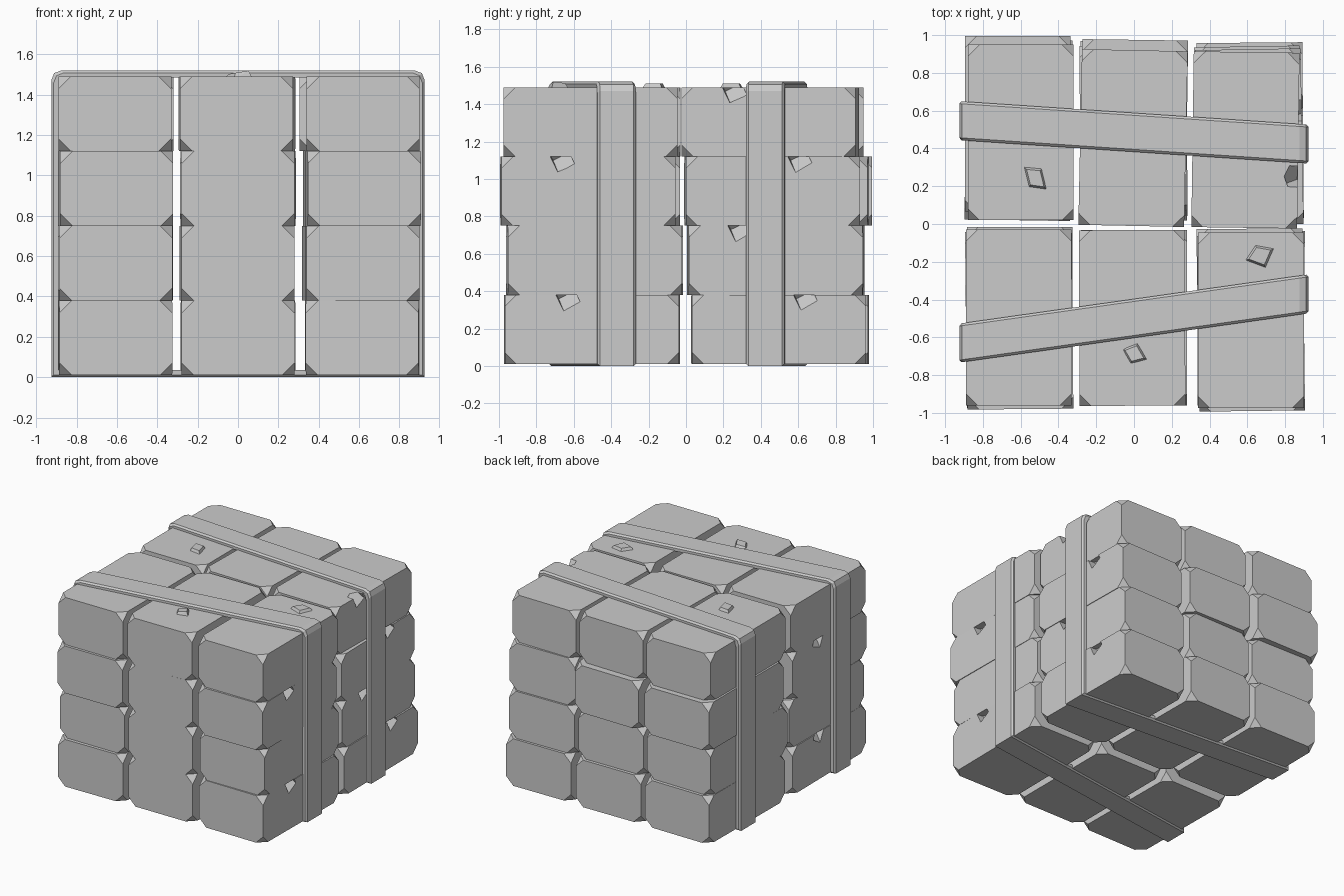
import bpy, bmesh
from math import radians
from mathutils import Matrix, Vector, Euler

if "Cube" in bpy.data.objects:
    bpy.data.objects.remove(bpy.data.objects["Cube"])

W, D, H = 0.56, 0.93, 0.37


def make(name, bm):
    bmesh.ops.recalc_face_normals(bm, faces=bm.faces)
    me = bpy.data.meshes.new(name)
    bm.to_mesh(me)
    bm.free()
    ob = bpy.data.objects.new(name, me)
    bpy.context.collection.objects.link(ob)
    return ob


# block with its eight corners cut off
def block(name, x, y, layer, rot):
    bm = bmesh.new()
    bmesh.ops.create_cube(bm, size=1)
    bmesh.ops.scale(bm, vec=(W, D, H), verts=bm.verts)
    bmesh.ops.bevel(bm, geom=bm.verts[:], offset=0.062, segments=1, affect='VERTICES')
    m = Matrix.Translation((x, y, 0.01 + H * (layer + 0.5))) @ Matrix.Rotation(radians(rot), 4, 'Z')
    bmesh.ops.transform(bm, matrix=m, verts=bm.verts)
    return make(name, bm)


# chipped notch in the top edge of a block
def notch(ob, x, y, z):
    bm = bmesh.new()
    bmesh.ops.create_cube(bm, size=0.1)
    m = Matrix.Translation((x, y, z)) @ Euler((radians(35), radians(40), radians(20))).to_matrix().to_4x4()
    bmesh.ops.transform(bm, matrix=m, verts=bm.verts)
    cutter = make("notch_cutter", bm)
    cutter.hide_render = True
    mod = ob.modifiers.new("notch", 'BOOLEAN')
    mod.operation, mod.solver, mod.object = 'DIFFERENCE', 'EXACT', cutter
    bpy.context.view_layer.objects.active = ob
    bpy.ops.object.modifier_apply(modifier=mod.name)
    bpy.data.objects.remove(cutter)


# (x, y, rotation) per layer, bottom to top: front left/middle/right, back left/middle/right
layers = [
    [(-.61, -.505, .6), (0, -.497, 0), (.62, -.50, -.6), (-.61, .51, -.6), (.0, .505, .5), (.615, .495, .5)],
    [(-.605, -.48, 0), (0, -.497, 0), (.615, -.49, .5), (-.61, .485, -1), (-.005, .48, .6), (.605, .475, 1)],
    [(-.605, -.515, .5), (0, -.497, 0), (.62, -.525, .7), (-.615, .53, 0), (0, .51, -.8), (.61, .46, 1)],
    [(-.61, -.495, 0), (-.01, -.497, .3), (.62, -.51, 0), (-.6, .485, 0), (-.005, .455, -1.2), (.59, .445, -.8)],
]
names = ["front_left", "front_middle", "front_right", "back_left", "back_middle", "back_right"]
blocks = {}
for i, row in enumerate(layers):
    for n, (x, y, r) in zip(names, row):
        blocks[n, i] = block(f"block_{n}_{i + 1}", x, y, i, r)

for n, i, x, y in [("front_right", 0, .9, -.64), ("back_right", 0, .9, .63),
                   ("front_right", 2, .9, -.67), ("back_right", 2, .89, .6),
                   ("back_right", 3, .865, .25), ("back_right", 1, .89, .28),
                   ("front_left", 0, -.89, -.38), ("front_left", 2, -.89, -.38)]:
    notch(blocks[n, i], x, y, 0.01 + H * (i + 1))


# slanted strap: closed band with bevelled outer edges
def strap(name, y0, slope):
    def outline(t):
        a, top = 0.925 - t, 1.52 - t
        half = [(a, t), (a, top - .05), (a - .014, top - .014), (a - .05, top)]
        return half + [(-x, z) for x, z in reversed(half)]
    bm = bmesh.new()
    rings = []
    for t, w in [(.035, -.103), (.012, -.103), (0, -.09), (0, .09), (.012, .103), (.035, .103)]:
        rings.append([bm.verts.new((x, y0 + slope * x + w, z)) for x, z in outline(t)])
    for a, b in zip(rings, rings[1:] + rings[:1]):
        for k in range(len(a)):
            j = (k + 1) % len(a)
            bm.faces.new((a[k], a[j], b[j], b[k]))
    return make(name, bm)


strap("strap_back", .485, -.067)
strap("strap_front", -.50, .141)


# loose chips lying on top
def chip(name, pts, tilt):
    c = sum((Vector(p) for p in pts), Vector((0, 0))) / 4
    bm = bmesh.new()
    for p in pts:
        d = Vector(p) - c
        bm.verts.new((*p, 1.475))
        bm.verts.new((*(c + d * .68), 1.51 + tilt * d.x))
    bmesh.ops.convex_hull(bm, input=bm.verts)
    bmesh.ops.dissolve_limit(bm, angle_limit=radians(2), verts=bm.verts, edges=bm.edges)
    return make(name, bm)


chip("chip_left", [(-.59, .31), (-.485, .30), (-.455, .175), (-.56, .19)], 0)
chip("chip_right", [(.58, -.195), (.64, -.105), (.75, -.125), (.70, -.24)], 0)
chip("chip_front", [(-.07, -.66), (.02, -.625), (.075, -.72), (-.02, -.745)], .12)
